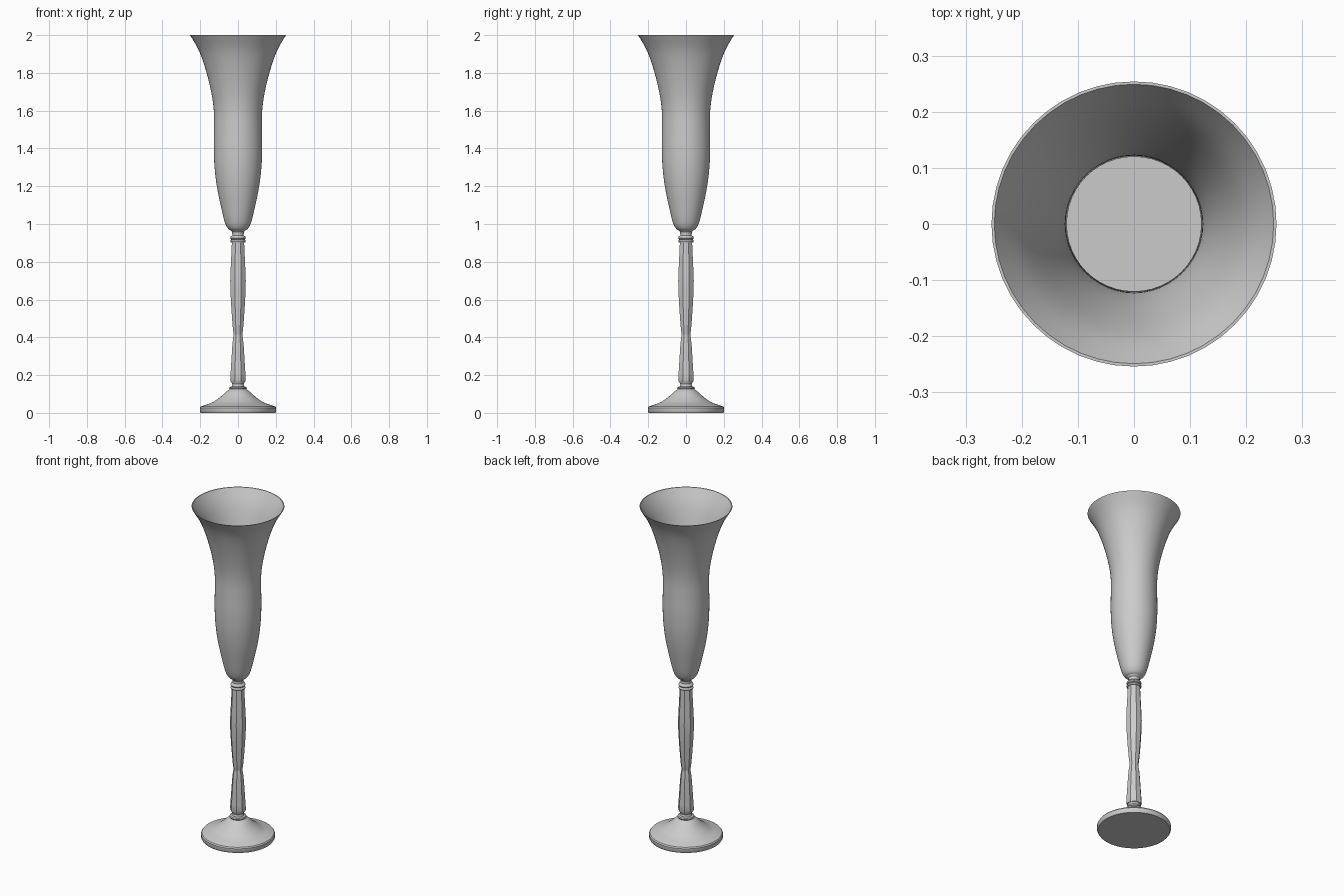
import bpy, bmesh, math

if "Cube" in bpy.data.objects:
    bpy.data.objects.remove(bpy.data.objects["Cube"])

glass = bpy.data.materials.new("pale grey")
glass.diffuse_color = (0.6, 0.6, 0.6, 1)
glass.use_nodes = True
glass.node_tree.nodes["Principled BSDF"].inputs["Base Color"].default_value = glass.diffuse_color


def smooth_curve(pts, steps=4):
    """Catmull-Rom through (radius, height) points."""
    out = []
    for i in range(len(pts) - 1):
        p0, p1 = pts[max(i - 1, 0)], pts[i]
        p2, p3 = pts[i + 1], pts[min(i + 2, len(pts) - 1)]
        for s in range(steps):
            t = s / steps
            out.append(tuple(0.5 * (2 * b + (c - a) * t + (2 * a - 5 * b + 4 * c - d) * t * t
                                    + (3 * b - a - 3 * c + d) * t ** 3)
                             for a, b, c, d in zip(p0, p1, p2, p3)))
    return out + [pts[-1]]


def lathe(name, profile, sides, turn=0.0, angle=35):
    """Spin a profile about z; a radius of 0 becomes a single pole vertex."""
    bm = bmesh.new()
    rings = []
    for r, z in profile:
        if r < 1e-5:
            rings.append([bm.verts.new((0, 0, z))] * sides)
        else:
            rings.append([bm.verts.new((r * math.cos(turn + math.tau * k / sides),
                                        r * math.sin(turn + math.tau * k / sides), z))
                          for k in range(sides)])
    for a, b in zip(rings, rings[1:]):
        for k in range(sides):
            n = (k + 1) % sides
            quad = list(dict.fromkeys((a[k], a[n], b[n], b[k])))
            if len(quad) > 2:
                bm.faces.new(quad)
    bmesh.ops.recalc_face_normals(bm, faces=bm.faces)
    mesh = bpy.data.meshes.new(name)
    bm.to_mesh(mesh)
    bm.free()
    mesh.materials.append(glass)
    ob = bpy.data.objects.new(name, mesh)
    bpy.context.collection.objects.link(ob)
    bpy.ops.object.select_all(action='DESELECT')
    ob.select_set(True)
    bpy.context.view_layer.objects.active = ob
    bpy.ops.object.shade_smooth_by_angle(angle=math.radians(angle))
    return ob


# Flared bowl: outer wall up, over the rim, inner wall down
outer = smooth_curve([(0.035, 0.965), (0.052, 0.975), (0.07, 1.01), (0.092, 1.1), (0.112, 1.2),
                      (0.124, 1.3), (0.128, 1.4), (0.127, 1.5), (0.128, 1.6), (0.142, 1.7),
                      (0.172, 1.82), (0.208, 1.92), (0.254, 2.0)])
inner = [(r - 0.005, z) for r, z in outer if z > 0.985]
lathe("bowl", [(0, 0.965)] + outer + [(0.249, 2.0)] + inner[::-1] + [(0, 0.985)], 48)

# Drink filling the bowl up to its waist
fill = [(r - 0.001, z + 0.002) for r, z in inner if z < 1.57]
lathe("drink", [(0, fill[0][1])] + fill + [(0, fill[-1][1])], 48)

# Neck and twin rings below the bowl
lathe("upper_collar", [(0, 0.97), (0.042, 0.97), (0.031, 0.957), (0.03, 0.94), (0.038, 0.934),
                       (0.041, 0.927), (0.038, 0.92), (0.034, 0.918), (0.038, 0.915),
                       (0.041, 0.909), (0.038, 0.902), (0, 0.9)], 32)

# Eight-sided stem with a waist
stem = smooth_curve([(0.035, 0.905), (0.04, 0.8), (0.0445, 0.7), (0.041, 0.6), (0.034, 0.5),
                     (0.028, 0.435), (0.0245, 0.415), (0.028, 0.395), (0.033, 0.35),
                     (0.039, 0.26), (0.0445, 0.175)], 2)
lathe("stem", [(0, 0.905)] + stem + [(0.04, 0.163), (0, 0.16)], 8, math.pi / 8, 25)

# Neck and ring above the foot
lathe("lower_collar", [(0, 0.165), (0.036, 0.165), (0.03, 0.152), (0.033, 0.14),
                       (0.044, 0.137), (0.047, 0.131), (0.044, 0.124), (0, 0.122)], 32)

# Spreading round foot
slope = smooth_curve([(0.042, 0.127), (0.065, 0.11), (0.095, 0.083), (0.135, 0.056),
                      (0.17, 0.043), (0.197, 0.034)])
lathe("foot", [(0, 0.127)] + slope + [(0.202, 0.027), (0.202, 0.008), (0.197, 0), (0, 0)], 48)
